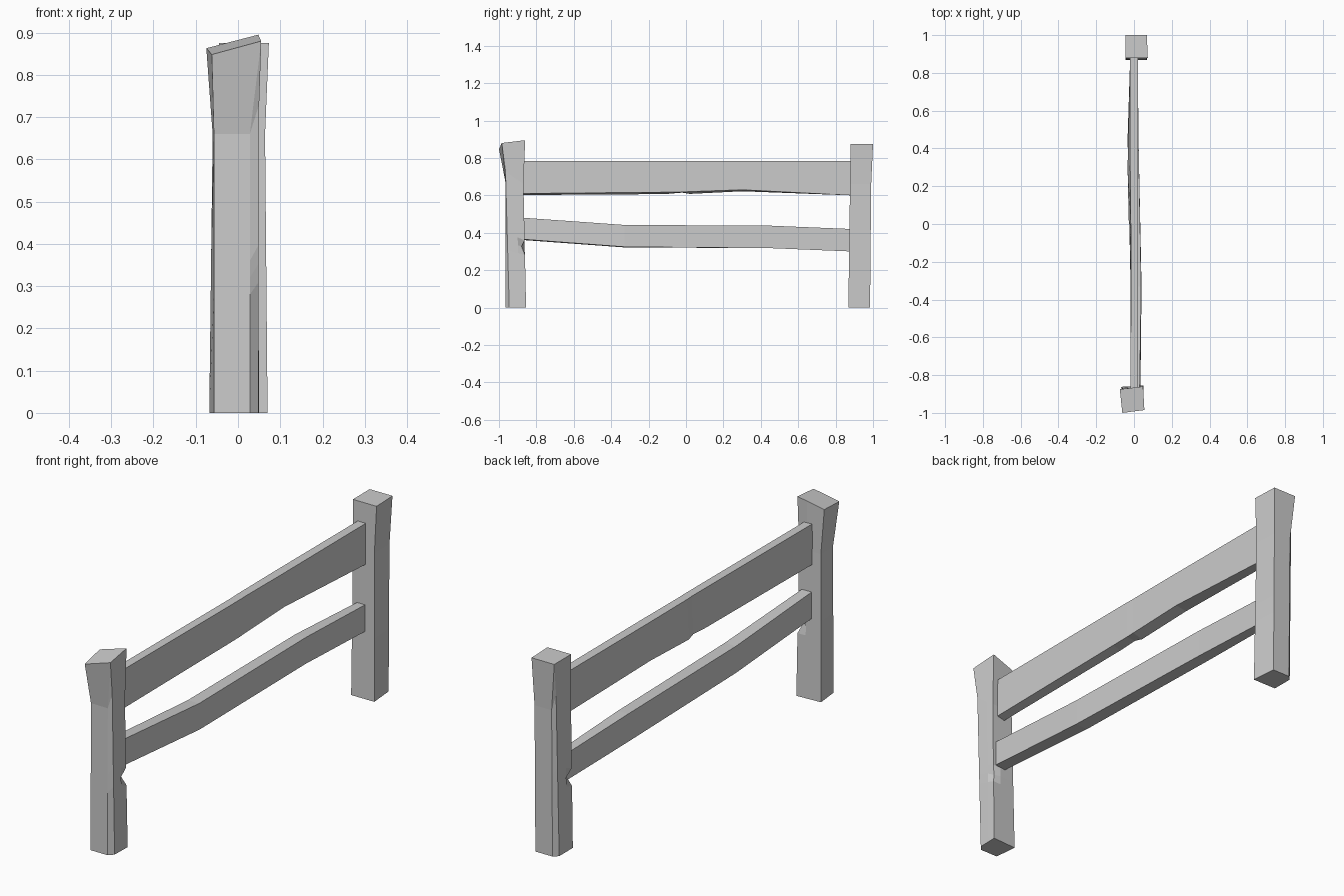
import bpy
import bmesh
from mathutils import Vector

if "Cube" in bpy.data.objects:
    bpy.data.objects.remove(bpy.data.objects["Cube"])


def loft(name, rings):
    """Skin matching rings of points into a closed, flat-shaded solid."""
    bm = bmesh.new()
    loops = [[bm.verts.new(p) for p in ring] for ring in rings]
    n = len(loops[0])
    for a, b in zip(loops, loops[1:]):
        for i in range(n):
            j = (i + 1) % n
            bm.faces.new((a[i], a[j], b[j], b[i]))
    bm.faces.new(loops[0][::-1])
    bm.faces.new(loops[-1])
    bmesh.ops.remove_doubles(bm, verts=bm.verts, dist=0.0005)
    bmesh.ops.recalc_face_normals(bm, faces=bm.faces)
    mesh = bpy.data.meshes.new(name)
    bm.to_mesh(mesh)
    bm.free()
    obj = bpy.data.objects.new(name, mesh)
    bpy.context.collection.objects.link(obj)
    return obj


def post(name, bottom, neck, top):
    """Post with a chamfered edge (b1, b2) and a chip in the edge at c."""
    bottom, neck, top = ([Vector(p) for p in s] for s in (bottom, neck, top))

    def ring(section, depth=0.0):
        a, b1, b2, c, d = section
        side, back = c.lerp(b2, 0.4), c.lerp(d, 0.35)
        chip = c.lerp((side + back) / 2, depth)
        return [a, b1, b2, side, chip, back, d]

    def between(z):
        return [p.lerp(q, z / 0.66) for p, q in zip(bottom, neck)]

    loft(name, [ring(bottom), ring(between(0.28)), ring(between(0.32), 0.9),
                ring(between(0.36)), ring(neck), ring(top)])


def rail(name, sections):
    """Plank lofted along y: y, left x, right x, top z, right and left bottom z."""
    loft(name, [[(xl, y, zl), (xr, y, zr), (xr2, y, zt), (xl2, y, zt)]
                for y, xl, xr, xl2, xr2, zt, zr, zl in sections])


# Front post, with a flared, tilted head
post("front_post",
     [(-.057, -.966, 0), (.028, -.966, 0), (.048, -.945, 0), (.05, -.855, 0), (-.068, -.862, 0)],
     [(-.057, -.963, .66), (.028, -.965, .66), (.05, -.965, .73), (.046, -.869, .66), (-.06, -.872, .66)],
     [(-.062, -1, .848), (.055, -.985, .88), (.055, -.985, .88), (.048, -.86, .895), (-.075, -.875, .863)])

# Back post, turned half round, with a level head
post("back_post",
     [(.06, .984, 0), (-.025, .984, 0), (-.045, .965, 0), (-.045, .868, 0), (.07, .868, 0)],
     [(.06, .99, .66), (-.025, .99, .66), (-.04, .98, .73), (-.042, .877, .66), (.064, .877, .66)],
     [(.068, 1, .875), (-.045, 1, .875), (-.045, 1, .875), (-.045, .88, .875), (.073, .88, .875)])

# Wide upper rail with a chipped lower edge
rail("upper_rail", [
    (-.88, -.018, .02, -.018, .02, .785, .61, .602),
    (-.11, -.018, .022, -.016, .022, .785, .617, .607),
    (-.02, -.022, .022, -.016, .022, .785, .618, .615),
    (.02, -.028, .021, -.018, .021, .785, .62, .608),
    (.30, -.034, .02, -.02, .022, .785, .63, .622),
    (.89, -.02, .02, -.02, .02, .785, .60, .60)])

# Narrow bent lower rail
rail("lower_rail", [
    (-.88, -.018, .034, -.018, .03, .481, .366, .362),
    (-.33, -.018, .04, -.018, .038, .442, .325, .322),
    (.45, -.034, .022, -.028, .024, .438, .318, .318),
    (.89, -.02, .02, -.02, .02, .42, .30, .30)])
